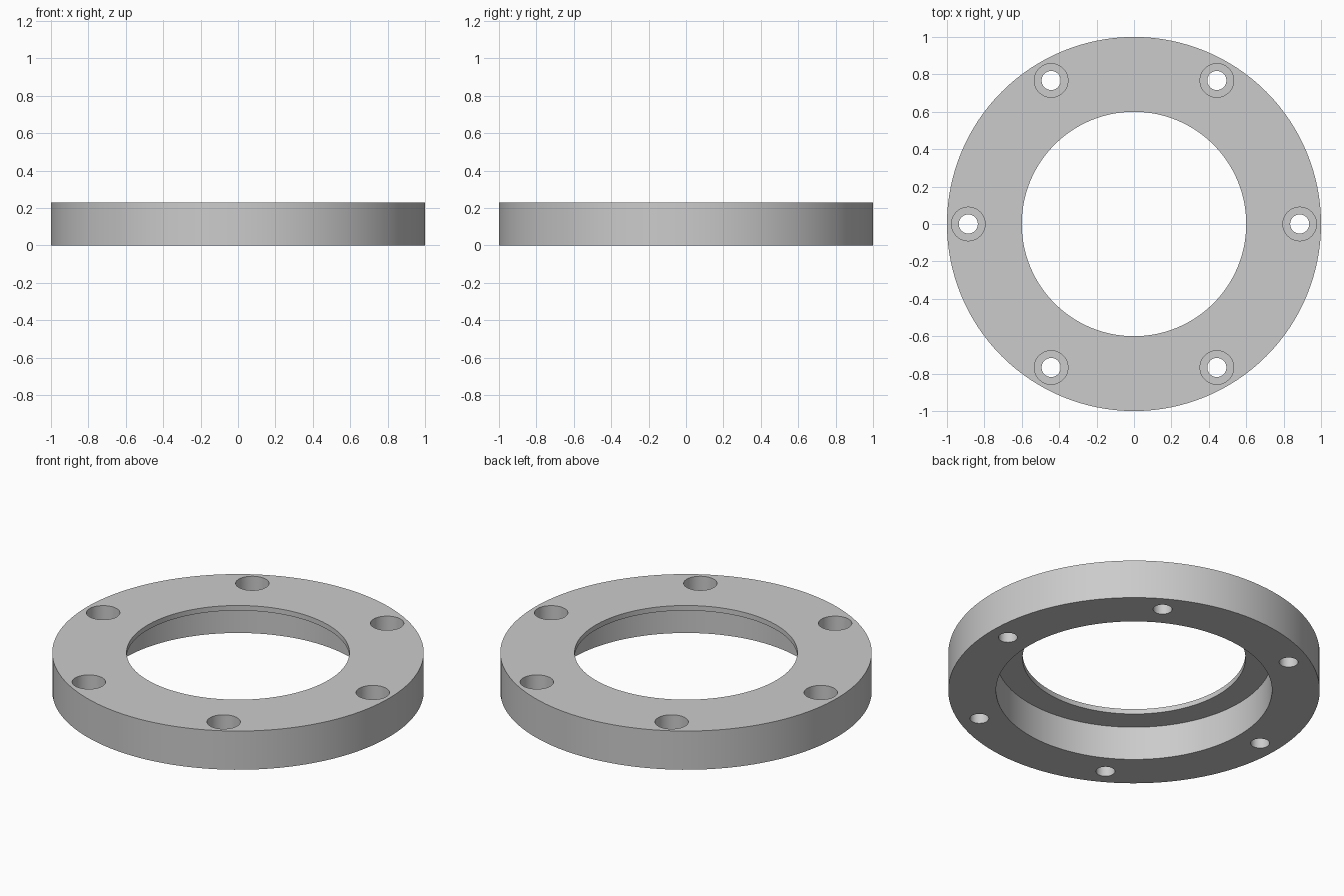
import bpy, bmesh, math

cube = bpy.data.objects.get("Cube")
if cube:
    bpy.data.objects.remove(cube, do_unlink=True)

HEIGHT = 0.23
BOLT_CIRCLE = 0.886
BOLT_COUNT = 6

# Material
grey = bpy.data.materials.new("plain_grey")
grey.use_nodes = True
colour = (0.6, 0.6, 0.6, 1)
grey.diffuse_color = colour
grey.node_tree.nodes["Principled BSDF"].inputs["Base Color"].default_value = colour


def lathe(name, profile, segments, centres=((0, 0),)):
    """Revolve a closed (radius, z) profile about z at each centre."""
    bm = bmesh.new()
    for cx, cy in centres:
        rings = []
        for i in range(segments):
            a = 2 * math.pi * i / segments
            rings.append([bm.verts.new((cx + r * math.cos(a), cy + r * math.sin(a), z))
                          for r, z in profile])
        for i, ring in enumerate(rings):
            after = rings[(i + 1) % segments]
            for j in range(len(profile)):
                k = (j + 1) % len(profile)
                bm.faces.new((ring[j], after[j], after[k], ring[k]))
    bmesh.ops.remove_doubles(bm, verts=bm.verts, dist=1e-5)
    bmesh.ops.recalc_face_normals(bm, faces=bm.faces)
    mesh = bpy.data.meshes.new(name)
    bm.to_mesh(mesh)
    bm.free()
    mesh.materials.append(grey)
    obj = bpy.data.objects.new(name, mesh)
    bpy.context.collection.objects.link(obj)
    return obj


# Flange ring: wide recess below, thin inward lip at the top
lip_under = HEIGHT - 0.03
ring = lathe("flange_ring", [(1, 0), (1, HEIGHT), (0.6, HEIGHT), (0.6, lip_under),
                             (0.743, lip_under), (0.743, 0)], 128)

# Stepped cutters: through hole with a counterbore from the top
seat = HEIGHT - 0.11
centres = [(BOLT_CIRCLE * math.cos(i * math.tau / BOLT_COUNT),
            BOLT_CIRCLE * math.sin(i * math.tau / BOLT_COUNT)) for i in range(BOLT_COUNT)]
cutter = lathe("bolt_hole_cutter", [(0, -0.1), (0.051, -0.1), (0.051, seat), (0.09, seat),
                                    (0.09, HEIGHT + 0.1), (0, HEIGHT + 0.1)], 48, centres)

# Remove the collapsed axis faces left by the lathe
bm = bmesh.new()
bm.from_mesh(cutter.data)
bmesh.ops.dissolve_degenerate(bm, dist=1e-5, edges=bm.edges)
bmesh.ops.delete(bm, geom=[e for e in bm.edges if not e.link_faces], context="EDGES")
bmesh.ops.recalc_face_normals(bm, faces=bm.faces)
bm.to_mesh(cutter.data)
bm.free()

# Cut the holes, then drop the cutter
cut = ring.modifiers.new("bolt_holes", "BOOLEAN")
cut.operation = "DIFFERENCE"
cut.solver = "EXACT"
cut.object = cutter
bpy.ops.object.select_all(action="DESELECT")
ring.select_set(True)
bpy.context.view_layer.objects.active = ring
bpy.ops.object.modifier_apply(modifier=cut.name)
bpy.data.objects.remove(cutter, do_unlink=True)
bpy.ops.object.shade_smooth_by_angle(angle=math.radians(30))
